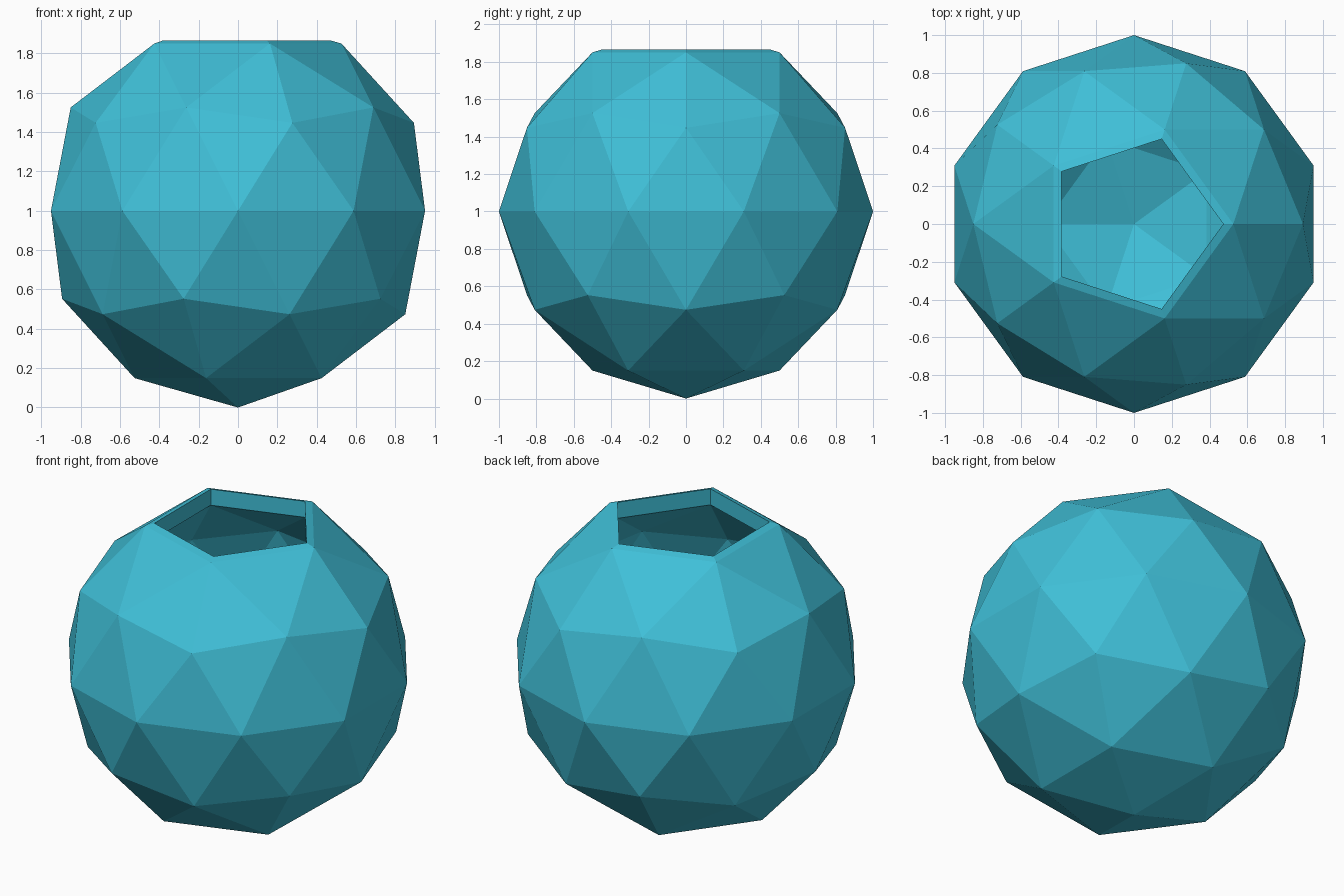
import bpy, bmesh
from mathutils import Matrix

if "Cube" in bpy.data.objects:
    bpy.data.objects.remove(bpy.data.objects["Cube"])

WALL = 0.9                      # inner shell size relative to the outer one
RIM_Z = 0.8507 + (1 - WALL) * (1 - 0.8507)

mat = bpy.data.materials.new("turquoise")
mat.diffuse_color = (0.05, 0.52, 0.68, 1)
mat.use_nodes = True
mat.node_tree.nodes["Principled BSDF"].inputs["Base Color"].default_value = mat.diffuse_color

bm = bmesh.new()

# Outer shell: faceted ball with its tip sliced off
bmesh.ops.create_icosphere(bm, subdivisions=2, radius=1)
bmesh.ops.bisect_plane(bm, geom=bm.verts[:] + bm.edges[:] + bm.faces[:],
                       plane_co=(0, 0, RIM_Z), plane_no=(0, 0, 1), clear_outer=True)

# Inner shell: smaller ball, open at the top, facing inward
inner = bmesh.ops.create_icosphere(bm, subdivisions=2, radius=WALL)["verts"]
inner_faces = list({f for v in inner for f in v.link_faces})
bmesh.ops.reverse_faces(bm, faces=inner_faces)
tip = max(inner, key=lambda v: v.co.z)
bmesh.ops.delete(bm, geom=[tip], context='VERTS')

# Upright wall of the opening joins both shells
rim = [e for e in bm.edges if e.is_boundary]
bmesh.ops.bridge_loops(bm, edges=rim)
bmesh.ops.recalc_face_normals(bm, faces=bm.faces[:])
bmesh.ops.transform(bm, matrix=Matrix.Translation((0, 0, 1)), verts=bm.verts[:])

mesh = bpy.data.meshes.new("faceted_bowl")
bm.to_mesh(mesh)
bm.free()
mesh.materials.append(mat)
bowl = bpy.data.objects.new("faceted_bowl", mesh)
bpy.context.collection.objects.link(bowl)
